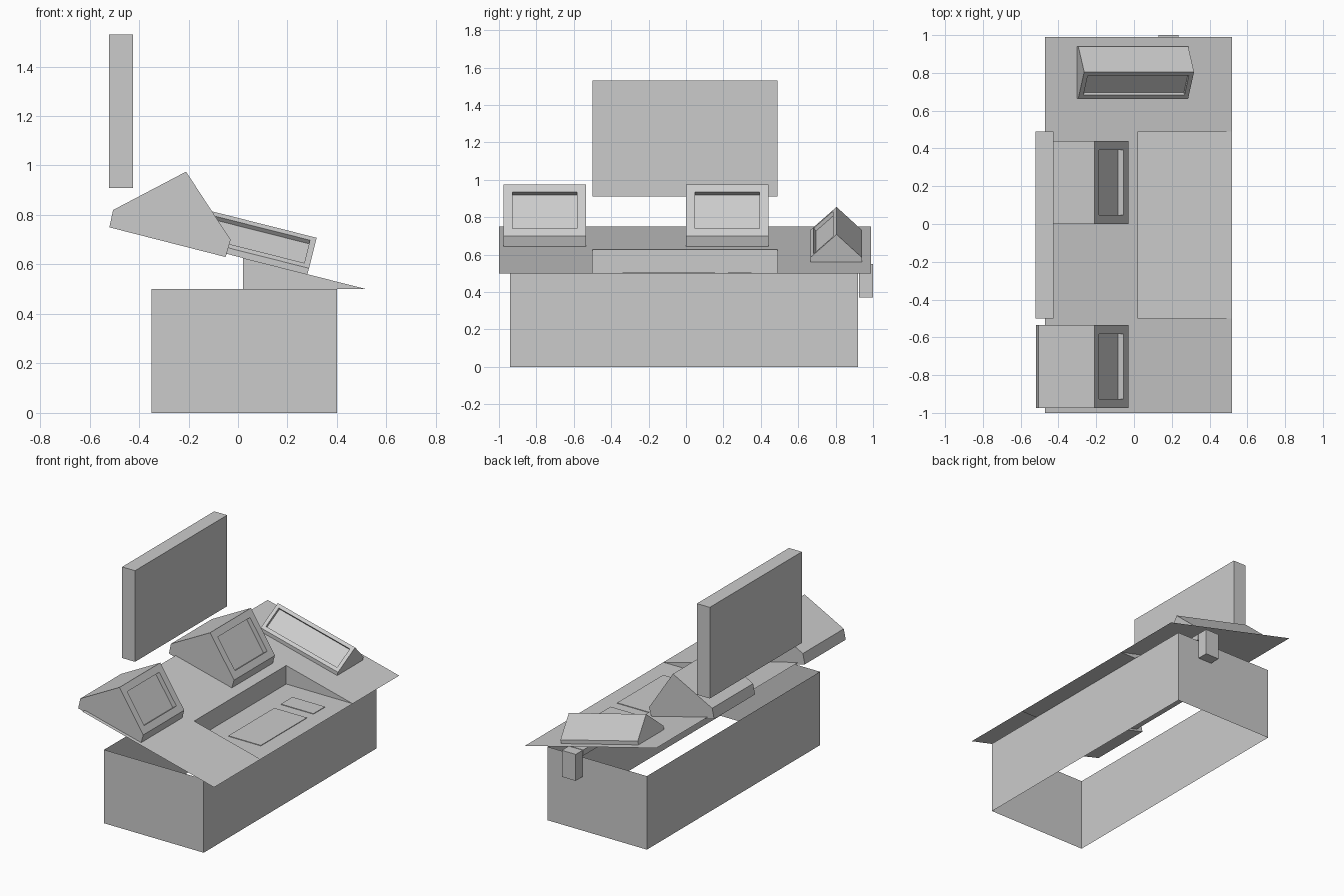
import bpy, bmesh, math
from mathutils import Matrix, Vector

if "Cube" in bpy.data.objects:
    bpy.data.objects.remove(bpy.data.objects["Cube"])

SLOPE = 0.25 / 0.99                      # tilt of the desk top


def desk_z(x):
    return 0.5 + (0.52 - x) * SLOPE


def finish(name, bm, recalc=True):
    if recalc:
        bmesh.ops.recalc_face_normals(bm, faces=bm.faces)
    me = bpy.data.meshes.new(name)
    bm.to_mesh(me)
    bm.free()
    ob = bpy.data.objects.new(name, me)
    bpy.context.collection.objects.link(ob)
    return ob


def box(name, x0, x1, y0, y1, z0, z1, open_ends=False):
    bm = bmesh.new()
    size = Matrix.Diagonal((x1 - x0, y1 - y0, z1 - z0, 1))
    mid = Matrix.Translation(((x0 + x1) / 2, (y0 + y1) / 2, (z0 + z1) / 2))
    bmesh.ops.create_cube(bm, size=1, matrix=mid @ size)
    if open_ends:
        bm.normal_update()
        caps = [f for f in bm.faces if abs(f.normal.z) > 0.9]
        bmesh.ops.delete(bm, geom=caps, context='FACES_ONLY')
    return finish(name, bm)


def sheet(name, faces):
    bm = bmesh.new()
    for pts in faces:
        bm.faces.new([bm.verts.new(p) for p in pts])
    bmesh.ops.remove_doubles(bm, verts=bm.verts, dist=1e-4)
    return finish(name, bm, recalc=False)


def console(name, profile, place, start, end, screen_edge, margin, depth):
    """Extrude a profile and sink a screen into the face after point screen_edge."""
    bm = bmesh.new()
    a = [bm.verts.new(place(p, start)) for p in profile]
    b = [bm.verts.new(place(p, end)) for p in profile]
    bm.faces.new(a)
    bm.faces.new(b[::-1])
    n = len(profile)
    sides = [bm.faces.new((a[i], b[i], b[(i + 1) % n], a[(i + 1) % n])) for i in range(n)]
    bmesh.ops.recalc_face_normals(bm, faces=bm.faces)
    bm.normal_update()
    face = sides[screen_edge]
    bmesh.ops.inset_individual(bm, faces=[face], thickness=margin)
    bmesh.ops.inset_individual(bm, faces=[face], thickness=0, depth=-depth)
    return finish(name, bm, recalc=False)


# Hollow base, open at top and bottom
box("base_walls", -0.35, 0.40, -0.94, 0.92, 0, 0.5, open_ends=True)

# Sloping desk top with a recess open towards its low edge
xb, xr, xf = -0.47, 0.02, 0.52
y0, ya, yb, y1 = -1.0, -0.5, 0.49, 0.99


def slab(xa, xc, ys, ye):
    return [(xa, ys, desk_z(xa)), (xc, ys, desk_z(xc)), (xc, ye, desk_z(xc)), (xa, ye, desk_z(xa))]


zr = desk_z(xr)
faces = [slab(xb, xr, y0, ya), slab(xb, xr, ya, yb), slab(xb, xr, yb, y1),
         slab(xr, xf, y0, ya), slab(xr, xf, yb, y1)]
faces.append([(xr, ya, 0.5), (xf, ya, 0.5), (xf, yb, 0.5), (xr, yb, 0.5)])
faces.append([(xr, ya, zr), (xr, ya, 0.5), (xr, yb, 0.5), (xr, yb, zr)])
faces.append([(xr, ya, 0.5), (xr, ya, zr), (xf, ya, 0.5)])
faces.append([(xr, yb, zr), (xr, yb, 0.5), (xf, yb, 0.5)])
sheet("desk_top", faces)

# Key pads on the recess floor
box("main_keypad", 0.165, 0.41, -0.34, 0.155, 0.5, 0.504)
box("side_keypad", 0.165, 0.41, 0.225, 0.35, 0.5, 0.504)

# Two matching monitors
monitor = [(-0.52, 0.75), (-0.505, 0.82), (-0.21, 0.975), (-0.03, 0.70), (-0.05, 0.63)]
for name, ys, ye in (("left_monitor", -0.975, -0.535), ("middle_monitor", 0.0, 0.44)):
    console(name, monitor, lambda p, t: (p[0], t, p[1]), ys, ye, 2, 0.067, 0.033)

# Long low readout lying along the slope
readout = [(0.665, 0.0), (0.665, 0.025), (0.805, 0.152), (0.94, 0.025), (0.94, 0.0)]
tilt = Matrix.Translation((-0.01, 0, desk_z(-0.01))) @ Matrix.Rotation(math.atan(SLOPE), 4, 'Y')
console("side_readout", readout, lambda p, t: tilt @ Vector((t, p[0], p[1])),
        -0.3, 0.3, 1, 0.034, 0.02)

# Upright wall screen
box("wall_screen", -0.522, -0.425, -0.5, 0.49, 0.91, 1.53)

# Hook hanging over the end wall
box("hook_arm", 0.13, 0.235, 0.72, 0.92, 0.51, 0.55)
box("hook_leg", 0.13, 0.235, 0.925, 1.0, 0.37, 0.55)
